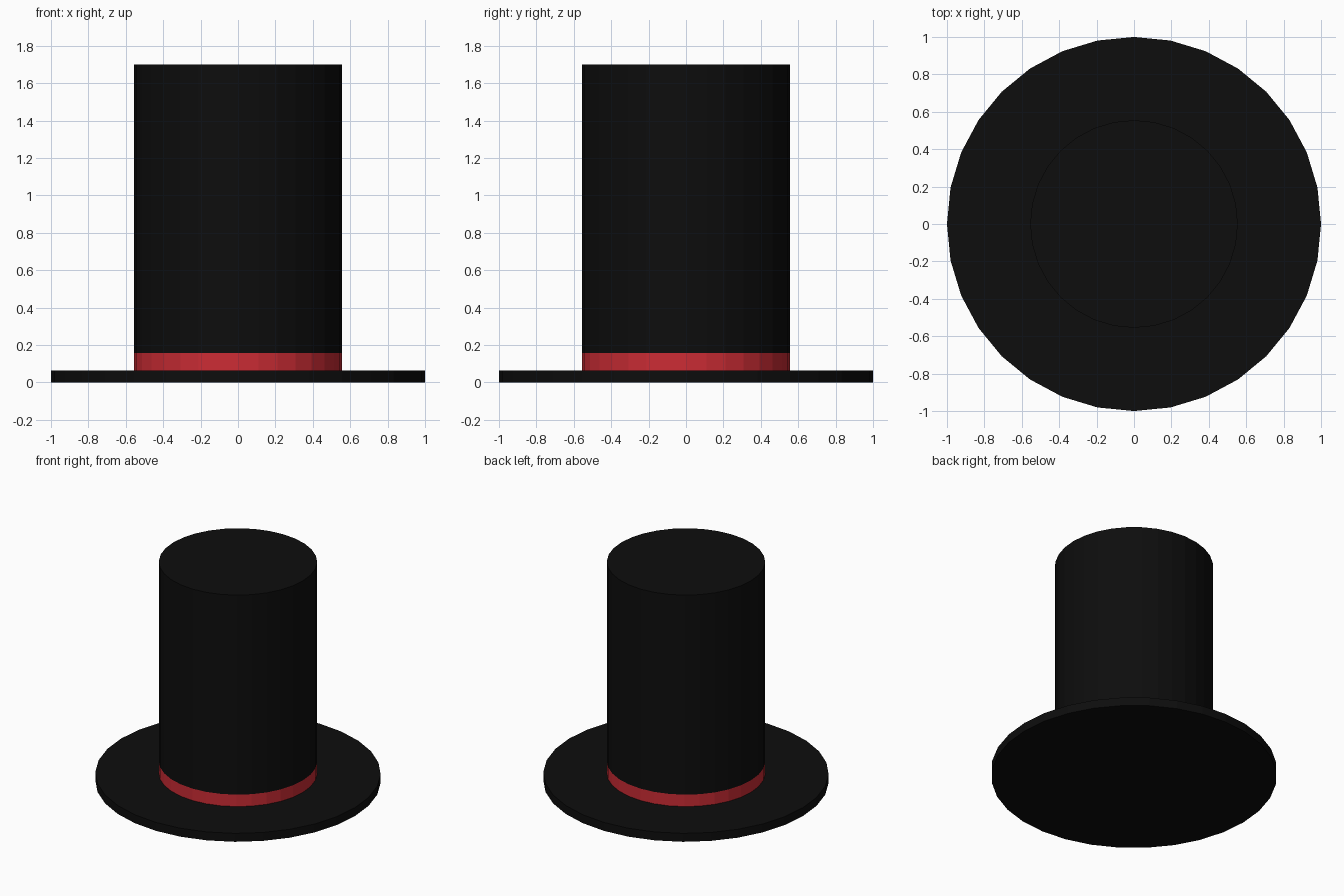
import bpy, bmesh
from math import cos, sin, tau

if "Cube" in bpy.data.objects:
    bpy.data.objects.remove(bpy.data.objects["Cube"])

SIDES = 32
BRIM_R, CROWN_R = 1.0, 0.555
BRIM_Z, BAND_Z, TOP_Z = 0.065, 0.157, 1.70


def material(name, color):
    mat = bpy.data.materials.new(name)
    mat.diffuse_color = (*color, 1)
    mat.use_nodes = True
    mat.node_tree.nodes["Principled BSDF"].inputs["Base Color"].default_value = mat.diffuse_color
    return mat


def lathe(name, profile, mat, cap_start=False, cap_end=False):
    """Flat-faced surface of revolution from (radius, z) points, bottom to top."""
    bm = bmesh.new()
    rings = [[bm.verts.new((r * cos(tau * i / SIDES), r * sin(tau * i / SIDES), z))
              for i in range(SIDES)] for r, z in profile]
    for low, high in zip(rings, rings[1:]):
        for i in range(SIDES):
            j = (i + 1) % SIDES
            bm.faces.new((low[i], low[j], high[j], high[i]))
    if cap_start:
        bm.faces.new(rings[0][::-1])
    if cap_end:
        bm.faces.new(rings[-1])
    mesh = bpy.data.meshes.new(name)
    bm.to_mesh(mesh)
    bm.free()
    mesh.materials.append(mat)
    obj = bpy.data.objects.new(name, mesh)
    bpy.context.collection.objects.link(obj)
    return obj


black = material("black_felt", (0.004, 0.004, 0.004))
red = material("red_ribbon", (0.6, 0.025, 0.035))

# Brim: closed underside, open where the crown rises
lathe("brim", [(BRIM_R, 0), (BRIM_R, BRIM_Z), (CROWN_R, BRIM_Z)], black, cap_start=True)
# Ribbon band, flush with the crown
lathe("hat_band", [(CROWN_R, BRIM_Z), (CROWN_R, BAND_Z)], red)
# Crown with flat top
lathe("crown", [(CROWN_R, BAND_Z), (CROWN_R, TOP_Z)], black, cap_end=True)
